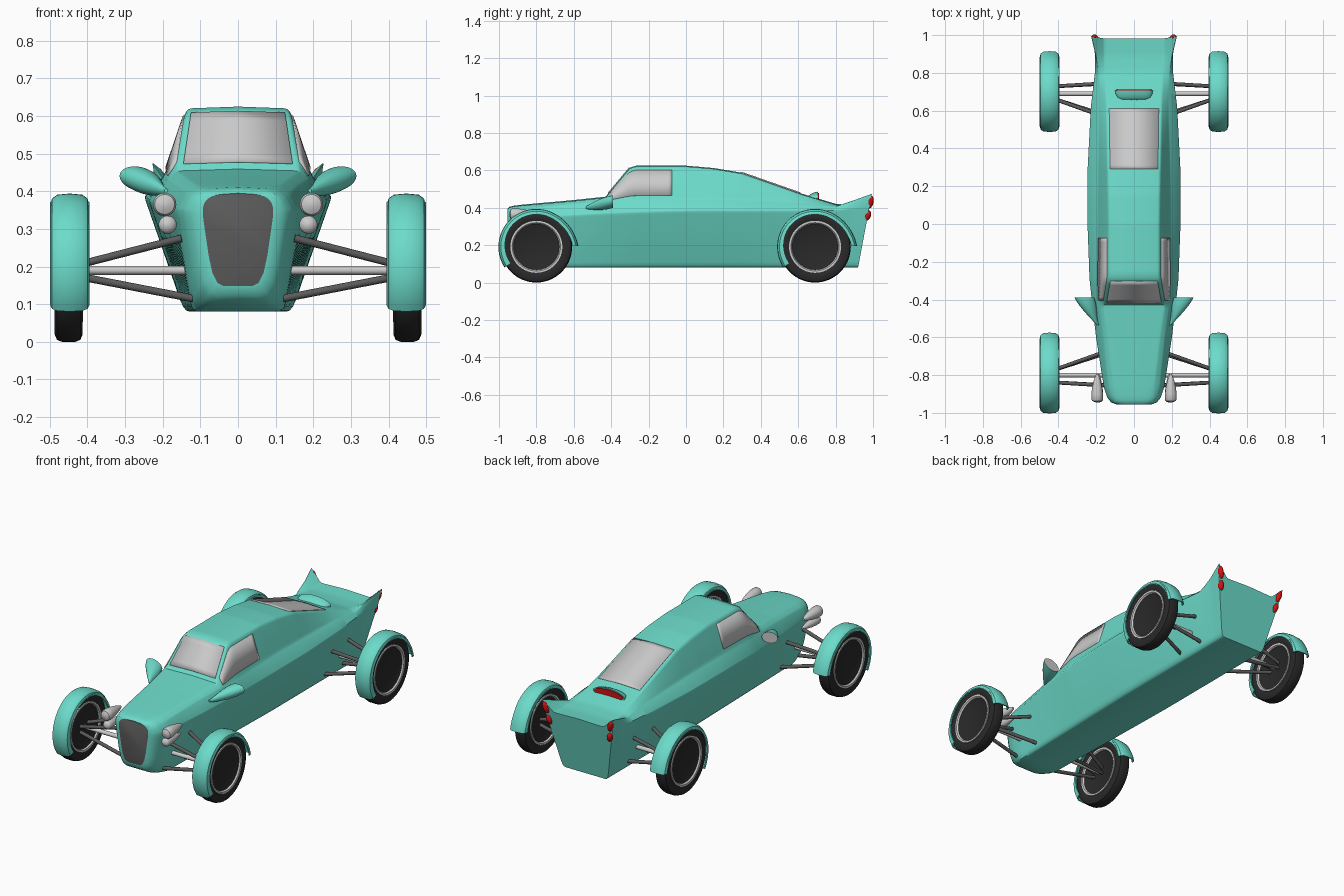
import bpy, bmesh, math
from mathutils import Vector

if "Cube" in bpy.data.objects:
    bpy.data.objects.remove(bpy.data.objects["Cube"])


def material(name, rgb):
    m = bpy.data.materials.new(name)
    m.diffuse_color = (*rgb, 1)
    m.use_nodes = True
    m.node_tree.nodes["Principled BSDF"].inputs["Base Color"].default_value = m.diffuse_color
    return m


TEAL = material("teal paint", (0.15, 0.71, 0.59))
LIGHT = material("light grey", (0.60, 0.60, 0.60))
DARK = material("dark grey", (0.105, 0.105, 0.105))
RUBBER = material("black rubber", (0.022, 0.022, 0.022))
RED = material("red lamp", (0.65, 0.006, 0.006))


def loft(name, rings, mat, caps=(None, None), closed=True, cap=True):
    """Skin a list of equal-length rings; caps may carry their own material."""
    bm = bmesh.new()
    rows = [[bm.verts.new(p) for p in ring] for ring in rings]
    n = len(rows[0])
    for a, b in zip(rows, rows[1:]):
        for i in range(n if closed else n - 1):
            j = (i + 1) % n
            bm.faces.new((a[i], a[j], b[j], b[i]))
    me = bpy.data.meshes.new(name)
    me.materials.append(mat)
    if cap:
        for row, m in ((rows[0], caps[0]), (rows[-1], caps[1])):
            f = bm.faces.new(row)
            if m:
                me.materials.append(m)
                f.material_index = len(me.materials) - 1
    bmesh.ops.recalc_face_normals(bm, faces=bm.faces)
    bm.to_mesh(me)
    bm.free()
    ob = bpy.data.objects.new(name, me)
    bpy.context.collection.objects.link(ob)
    bpy.ops.object.select_all(action='DESELECT')
    ob.select_set(True)
    bpy.context.view_layer.objects.active = ob
    bpy.ops.object.shade_smooth_by_angle(angle=math.radians(35))
    return ob


def ellipse(c, u, v, n=32):
    c, u, v = Vector(c), Vector(u), Vector(v)
    return [c + u * math.cos(2 * math.pi * i / n) + v * math.sin(2 * math.pi * i / n) for i in range(n)]


def lathe(name, c, axis, profile, mat, n=40):
    """Profile is (distance along axis, radius)."""
    ax = Vector(axis).normalized()
    u = ax.orthogonal().normalized()
    v = ax.cross(u)
    return loft(name, [ellipse(Vector(c) + ax * d, u * r, v * r, n) for d, r in profile], mat)


def rod(name, a, b, r, mat):
    a, b = Vector(a), Vector(b)
    lathe(name, a, b - a, [(0, r), ((b - a).length, r)], mat, 16)


# Body stations: y, belt width, shoulder width and height, top width and height
STATIONS = [
    (-.955, .094, .092, .368, .070, .390),
    (-.945, .122, .113, .378, .086, .400),
    (-.92, .143, .126, .386, .098, .406),
    (-.87, .160, .136, .394, .106, .412),
    (-.6, .202, .163, .420, .138, .436),
    (-.43, .222, .188, .434, .164, .454),
    (-.30, .236, .196, .442, .138, .610),
    (-.265, .238, .196, .443, .136, .620),
    (0, .248, .193, .446, .136, .620),
    (.15, .249, .191, .445, .138, .607),
    (.3, .247, .188, .440, .141, .582),
    (.62, .230, .182, .425, .146, .470),
    (.8, .208, .188, .406, .154, .416),
    (.86, .206, .203, .440, .158, .408),
    (.92, .216, .228, .478, .158, .412),
]


def keys(y):
    """Half cross-section control points, bottom centre to top centre, and corner roundness."""
    k = next((i for i in range(len(STATIONS) - 1) if y <= STATIONS[i + 1][0]), len(STATIONS) - 2)
    a, b = STATIONS[k], STATIONS[k + 1]
    t = (y - a[0]) / (b[0] - a[0])
    _, w, ws, zs, wt, zt = [p + (q - p) * t for p, q in zip(a, b)]
    nose = min(1, max(0, (-.8 - y) / .155))
    tuck = 1 - math.sqrt(1 - nose * nose)
    tail = max(0, (y - .8) / .12)
    taper = min(1, max(0, (.1 - y) / .85))
    zb = .08 + .068 * tuck
    wb = .143 - .02 * taper - .057 * tuck
    belt = .385 - .033 * taper ** 1.5 - .014 * tuck + .02 * tail
    pts = [(0, zb), (wb, zb), (w, belt), (ws, zs), (wt, zt), (0, zt + .005)]
    lean = .075 * tail
    return [Vector((px, y + lean * (pz - .08) / .4, pz)) for px, pz in pts], .1 + .32 * nose


def section(y):
    p, r = keys(y)
    half = [p[0]]
    for i in range(1, 5):
        rr = r * (.5 if i == 2 else 1)
        a, c = p[i].lerp(p[i - 1], rr), p[i].lerp(p[i + 1], rr)
        for t in (0, .33, .67, 1):
            half.append(a.lerp(p[i], t).lerp(p[i].lerp(c, t), t))
    half.append(p[5])
    return half + [Vector((-q.x, q.y, q.z)) for q in half[-2:0:-1]]


def steps(y0, y1, size=.02):
    n = max(1, math.ceil((y1 - y0) / size))
    return [y0 + (y1 - y0) * i / n for i in range(n + 1)]


ys = sorted({round(v, 5) for a, b in zip(STATIONS, STATIONS[1:]) for v in steps(a[0], b[0])})
loft("body", [section(y) for y in ys], TEAL, caps=(DARK, None))


# Windows: thin plates lying on the body surface
def plate(name, rows):
    ob = loft(name, rows, LIGHT, closed=False, cap=False)
    s = ob.modifiers.new("thickness", 'SOLIDIFY')
    s.thickness, s.offset = .008, 0


def top_window(name, y0, y1, f):
    rows = []
    for y in steps(y0, y1):
        p = keys(y)[0]
        e = p[5].lerp(p[4], f)
        rows.append([e, p[5], Vector((-e.x, e.y, e.z))])
    plate(name, rows)


top_window("windscreen", -.415, -.303, .90)
top_window("rear_window", .29, .61, .90)
for s, side in ((1, "right"), (-1, "left")):
    rows = []
    for y in steps(-.405, -.075):
        p = keys(y)[0]
        rows.append([Vector((q.x * s, q.y, q.z)) for q in (p[3].lerp(p[4], t) for t in (.12, .5, .89))])
    plate("side_window_" + side, rows)

# Wheels, fenders and suspension
R = .191
TYRE_HALF = [(.030, .136), (.036, .145), (.037, .172), (.031, .186), (.018, R)]
TYRE = [(-x, r) for x, r in TYRE_HALF] + TYRE_HALF[::-1]
RIM = [(-.012, .005), (-.012, .115), (-.034, .126), (-.038, .129), (-.038, .139), (.038, .139),
       (.038, .129), (.034, .126), (.016, .112), (.013, .005)]


def fender_ring(cx, cy, a, ro, ri):
    outer = [(.052, ri), (.052, ro - .030), (.047, ro - .013), (.033, ro - .003)]
    inner = [(.045, ri), (.045, ro - .030), (.035, ro - .008)]
    prof = [(-x, r) for x, r in outer] + [(0, ro)] + outer[::-1] + inner + [(-x, r) for x, r in inner[::-1]]
    return [(cx + x, cy + r * math.sin(a), R + r * math.cos(a)) for x, r in prof]


for s, side in ((1, "right"), (-1, "left")):
    for cy, d, end in ((-.80, 1, "front"), (.69, -1, "rear")):
        tag = f"_{end}_{side}"
        c = (.45 * s, cy, R)
        lathe("tyre" + tag, c, (s, 0, 0), TYRE, RUBBER, 56)
        lathe("rim" + tag, c, (s, 0, 0), RIM, LIGHT, 56)
        rings = []
        for i in range(41):
            t = i / 40
            flare = max(0, (t - .7) / .3) ** 2
            rings.append(fender_ring(.447 * s, cy, math.radians(-123 + 212 * t),
                                     .203 + .022 * flare, .163 + .03 * t))
        loft("fender" + tag, rings, TEAL)
        rod("axle" + tag, (.12 * s, cy, .19), (.44 * s, cy, .19), .012, LIGHT)
        for name, zo, zi, xi in (("upper", .203, .275, .15), ("lower", .175, .115, .12)):
            rod(f"{name}_arm_a" + tag, (.43 * s, cy + .025 * d, zo), (xi * s, cy + .125 * d, zi), .010, DARK)
            rod(f"{name}_arm_b" + tag, (.43 * s, cy - .038 * d, zo), (xi * s, cy - .055 * d, zi), .010, DARK)

    # Headlamps: two stacked bullets on each side
    for name, x, z, r in (("upper", .195, .365, .031), ("lower", .187, .311, .024)):
        prof = [(0, .004), (.003, .5 * r), (.008, .85 * r), (.016, r), (.045, r), (.08, .85 * r),
                (.12, .55 * r), (.15, .2 * r)]
        lathe(f"{name}_headlamp_{side}", (x * s, -.945, z), (0, 1, 0), prof, LIGHT)

    # Door mirrors: teardrop pods with a flat glass at the back
    rings = []
    for i in range(13):
        t = i / 12
        k = .15 + .85 * math.sin(math.pi * (.02 + .56 * t))
        rings.append(ellipse(((.19 + .073 * t ** .85) * s, -.535 + .145 * t, .400 + .033 * t),
                             (.053 * k * (.5 + .5 * t), 0, .008 * k * s), (0, 0, .033 * k)))
    loft("mirror_" + side, rings, TEAL, caps=(None, LIGHT))

    # Tail lamps: two red ovals set in each fin
    for name, x, z, h, tilt in (("upper", .207, .430, .034, .008), ("lower", .194, .358, .027, .004)):
        y = .92 + .075 * (z - .08) / .4
        axis = Vector((tilt * s, .006, h))
        rings = []
        for i in range(13):
            t = math.pi * (.03 + .94 * i / 12)
            k = math.sin(t)
            rings.append(ellipse(Vector((x * s, y, z)) - axis * math.cos(t), (.016 * k, 0, 0), (0, .017 * k, 0), 20))
        loft(f"{name}_tail_lamp_{side}", rings, RED)

# High brake lamp: teal cowl with a red back face
cowl = [(.655, .055, .006), (.660, .075, .014), (.672, .089, .023), (.690, .097, .030), (.706, .100, .033)]
loft("brake_lamp_cowl", [ellipse((0, y, .453), (a, 0, 0), (0, 0, b)) for y, a, b in cowl], TEAL)
loft("brake_lamp", [ellipse((0, y, .455), (.092, 0, 0), (0, 0, .025)) for y in (.704, .711)], RED)
